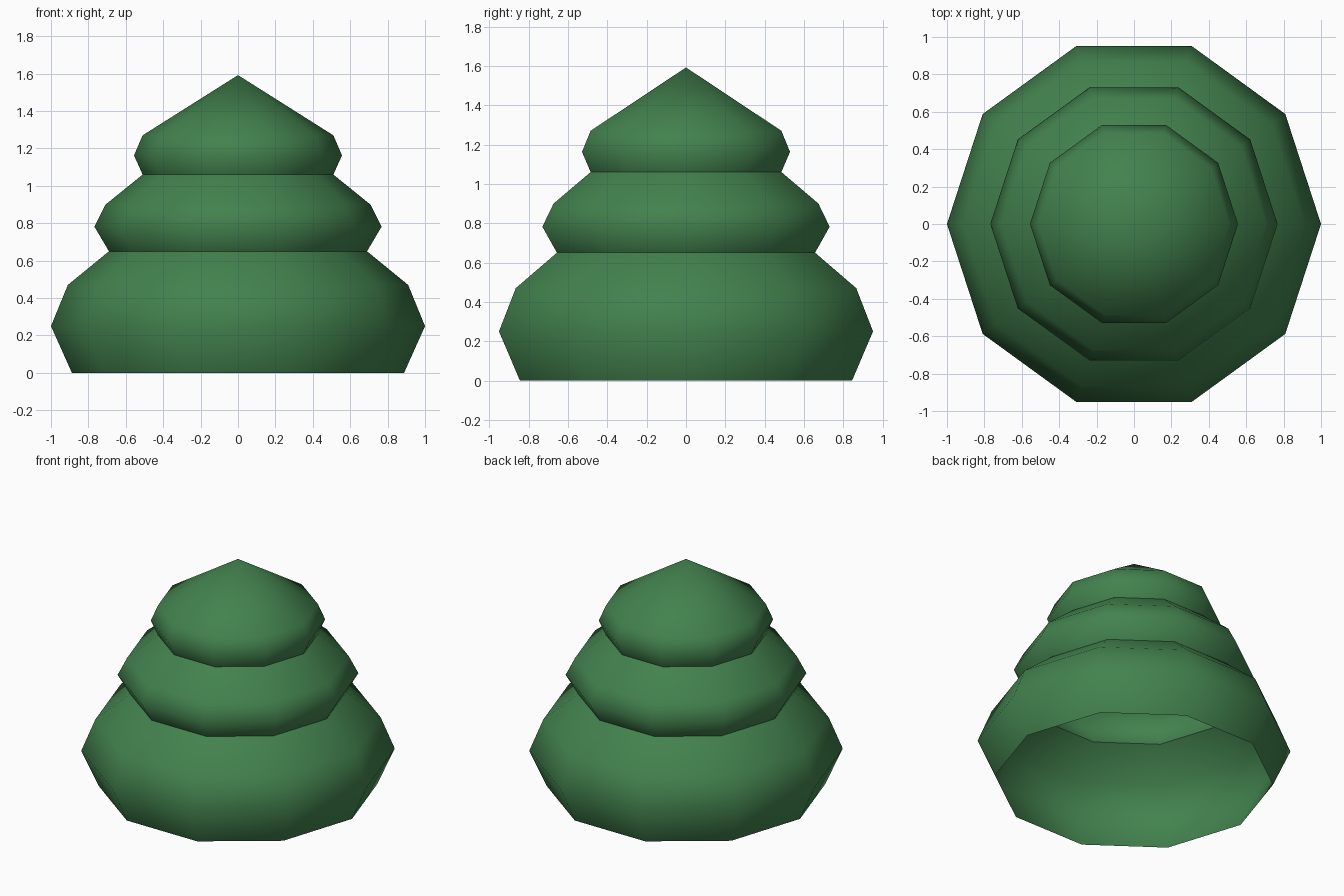
import bpy
import math

SIDES = 10

cube = bpy.data.objects.get("Cube")
if cube:
    bpy.data.objects.remove(cube, do_unlink=True)

# Single leaf colour
leaf_green = bpy.data.materials.new("leaf_green")
leaf_green.use_nodes = True
colour = (0.055, 0.222, 0.075, 1)
leaf_green.diffuse_color = colour
bsdf = next(n for n in leaf_green.node_tree.nodes if n.type == "BSDF_PRINCIPLED")
bsdf.inputs["Base Color"].default_value = colour


def lathe(name, profile):
    """Open ten-sided shell from (radius, height) points, bottom to top."""
    verts, rings, faces = [], [], []
    for radius, z in profile:
        count = SIDES if radius > 0 else 1
        rings.append([len(verts) + i % count for i in range(SIDES)])
        for i in range(count):
            a = math.tau * i / SIDES
            verts.append((radius * math.cos(a), radius * math.sin(a), z))
    for low, high in zip(rings, rings[1:]):
        for i in range(SIDES):
            j = (i + 1) % SIDES
            corners = [low[i], low[j], high[j], high[i]]
            faces.append(list(dict.fromkeys(corners)))
    mesh = bpy.data.meshes.new(name)
    mesh.from_pydata(verts, [], faces)
    mesh.materials.append(leaf_green)
    mesh.shade_smooth()
    obj = bpy.data.objects.new(name, mesh)
    bpy.context.collection.objects.link(obj)


# Three stacked foliage tiers, open underneath
lathe("lower_foliage", [(0.888, 0), (1.0, 0.25), (0.91, 0.47), (0.69, 0.65)])
lathe("middle_foliage", [(0.69, 0.65), (0.768, 0.782), (0.708, 0.90), (0.51, 1.06)])
lathe("top_foliage", [(0.51, 1.06), (0.556, 1.163), (0.51, 1.27), (0, 1.592)])
